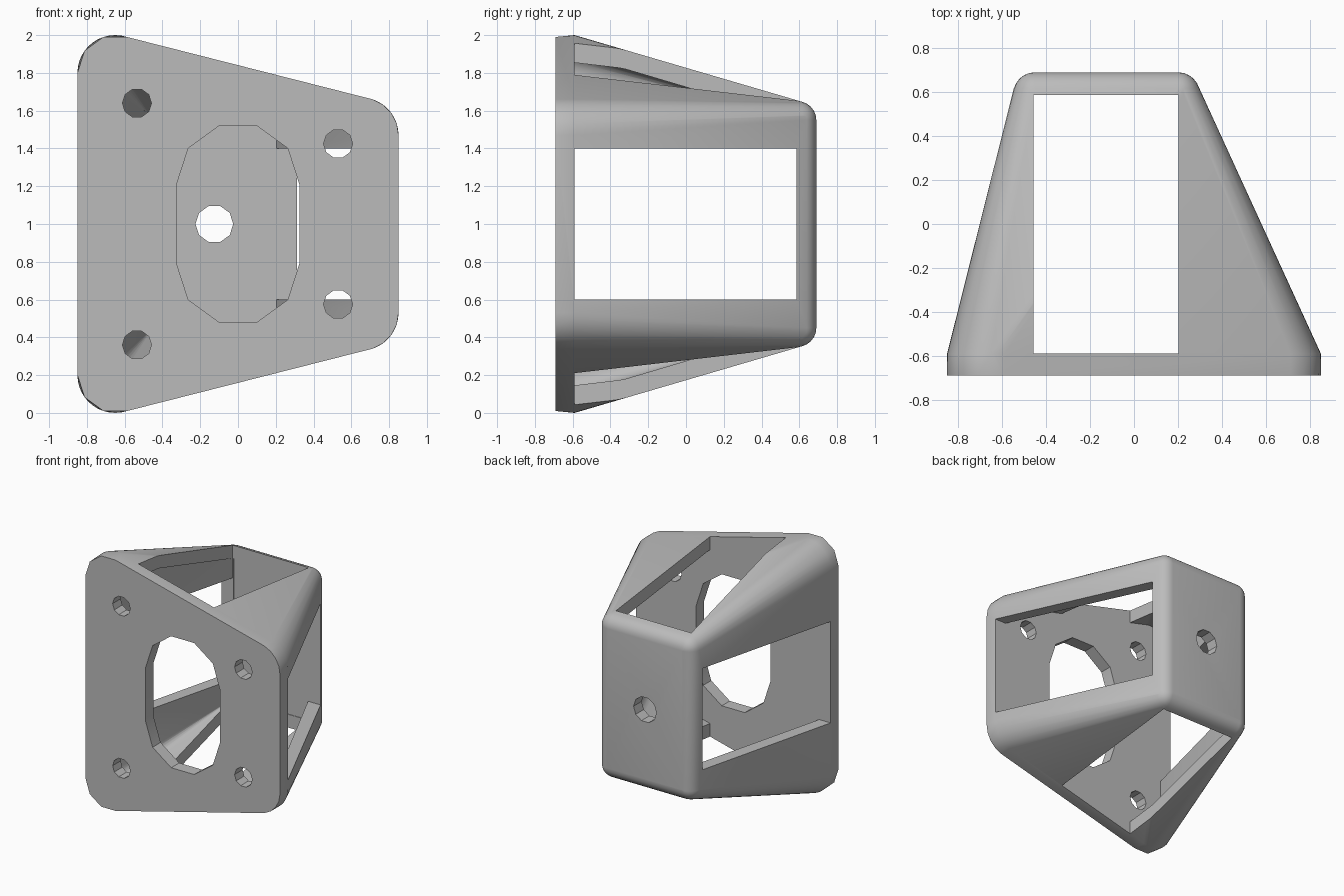
import bpy, bmesh
from math import cos, sin, tau

cube = bpy.data.objects.get("Cube")
if cube:
    bpy.data.objects.remove(cube, do_unlink=True)

grey = bpy.data.materials.new("plain grey")
grey.use_nodes = True
grey.diffuse_color = (0.5, 0.5, 0.5, 1)
grey.node_tree.nodes["Principled BSDF"].inputs["Base Color"].default_value = (0.5, 0.5, 0.5, 1)

FRONT, INNER_FRONT, INNER_BACK = -0.69, -0.59, 0.59


def ring(x, z, r, y, sides):
    """Points of a circle facing the front."""
    return [(x + r * cos(tau * i / sides), y, z + r * sin(tau * i / sides))
            for i in range(sides)]


def hull(name, points):
    """Solid convex wrap around a set of points."""
    bm = bmesh.new()
    for p in points:
        bm.verts.new(p)
    out = bmesh.ops.convex_hull(bm, input=bm.verts)
    loose = {g for g in out["geom_interior"] + out["geom_unused"]
             if isinstance(g, bmesh.types.BMVert)}
    bmesh.ops.delete(bm, geom=list(loose), context="VERTS")
    bmesh.ops.dissolve_limit(bm, angle_limit=0.002, verts=bm.verts, edges=bm.edges)
    bmesh.ops.recalc_face_normals(bm, faces=bm.faces)
    mesh = bpy.data.meshes.new(name)
    bm.to_mesh(mesh)
    bm.free()
    obj = bpy.data.objects.new(name, mesh)
    bpy.context.collection.objects.link(obj)
    return obj


def box(name, xs, ys, zs):
    return hull(name, [(x, y, z) for x in xs for y in ys for z in zs])


def drill(name, centres, r, y0, y1):
    return hull(name, [p for x, z in centres for y in (y0, y1)
                       for p in ring(x, z, r, y, 10)])


# Corner centres: wide front plate and small back plate
front_corners = [(x, 1 + s * h) for x, h in ((-0.65, 0.8), (0.65, 0.47)) for s in (-1, 1)]
back_corners = [(x, z) for x in (-0.45, 0.2) for z in (0.45, 1.55)]

# Outer body: straight-edged front plate tapering to a round-edged back plate
outer = []
for x, z in front_corners:
    outer += ring(x, z, 0.2, FRONT, 10 if x < 0 else 20)
    outer += ring(x, z, 0.2, INNER_FRONT, 40)
for x, z in back_corners:
    for i in range(7):
        a = tau / 4 * i / 6
        outer += ring(x, z, max(0.1 * cos(a), 0.0005), INNER_BACK + 0.1 * sin(a), 24)
body = hull("tapered_bracket", outer)
body.data.materials.append(grey)

# Hollow inside, following the taper
inner = [(x, INNER_BACK, z) for x, z in back_corners]
for x, z in front_corners:
    inner += ring(x, z, 0.1, INNER_FRONT, 20)
cutters = [hull("cavity_cutter", inner)]

# Windows through the sides and through top and bottom
cutters.append(box("side_window_cutter", (-2, 2), (INNER_FRONT, 0.585), (0.6, 1.4)))
cutters.append(box("top_window_cutter", (-0.457, 0.203), (INNER_FRONT, 0.587), (-1, 3)))

# Long opening and four screw holes in the front plate, one hole in the back
cutters.append(drill("front_opening_cutter", [(0, 0.79), (0, 1.21)], 0.325, -0.8, -0.5))
for x, h in ((-0.535, 0.64), (0.53, 0.425)):
    for s in (-1, 1):
        cutters.append(drill("screw_hole_cutter", [(x, 1 + s * h)], 0.077, -0.8, -0.57))
cutters.append(drill("back_hole_cutter", [(-0.125, 1)], 0.1, 0.5, 0.8))

bpy.ops.object.select_all(action="DESELECT")
body.select_set(True)
bpy.context.view_layer.objects.active = body
for cutter in cutters:
    cutter.hide_render = True
    mod = body.modifiers.new("cut", "BOOLEAN")
    mod.operation = "DIFFERENCE"
    mod.solver = "EXACT"
    mod.object = cutter
    bpy.ops.object.modifier_apply(modifier=mod.name)
    bpy.data.objects.remove(cutter, do_unlink=True)

bpy.ops.object.shade_smooth_by_angle(angle=0.5)
